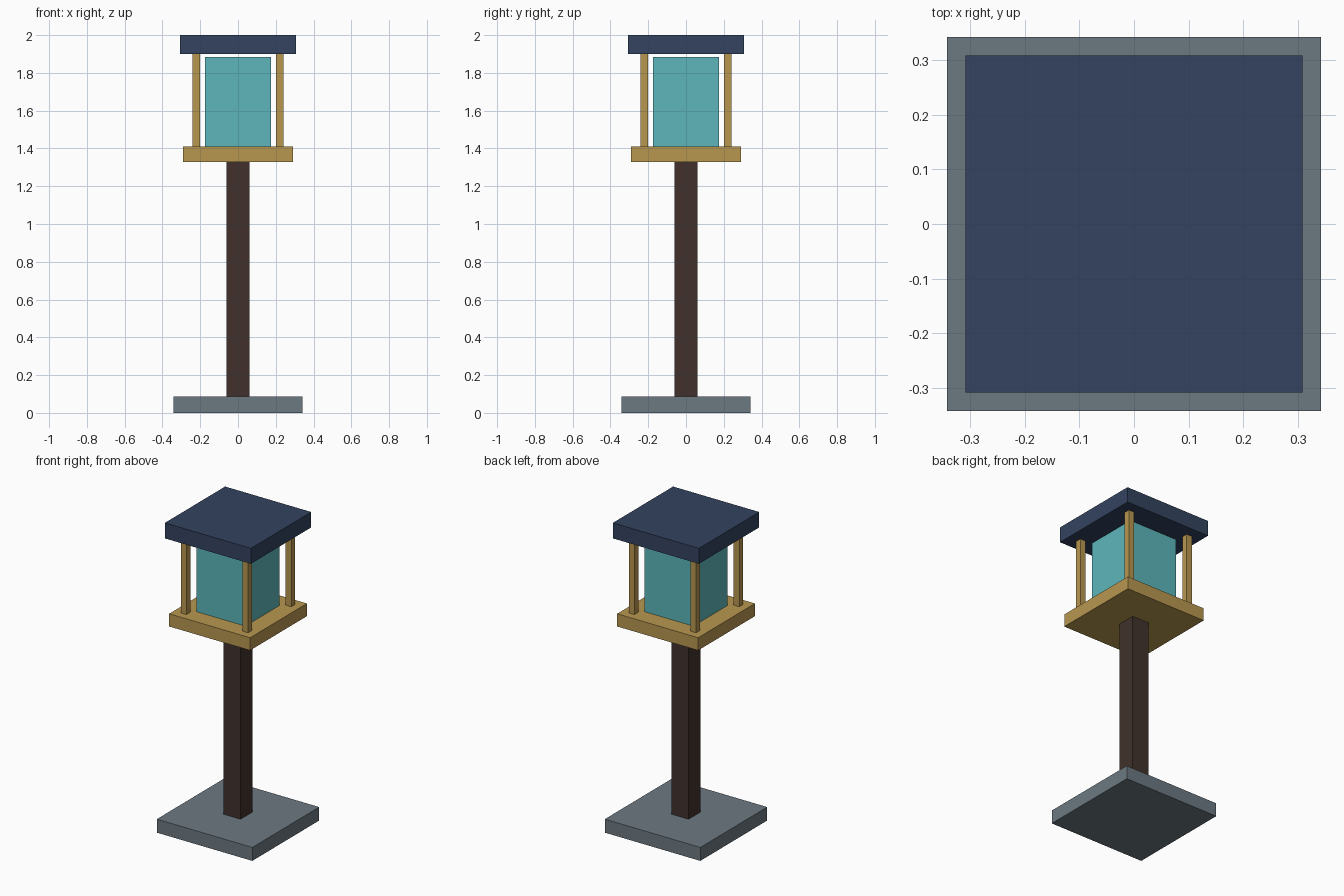
import bpy

if "Cube" in bpy.data.objects:
    bpy.data.objects.remove(bpy.data.objects["Cube"])


def material(name, rgb):
    mat = bpy.data.materials.new(name)
    mat.diffuse_color = (*rgb, 1.0)
    mat.use_nodes = True
    mat.node_tree.nodes["Principled BSDF"].inputs["Base Color"].default_value = mat.diffuse_color
    return mat


def box(name, half, z0, z1, mat=None, x=0.0, y=0.0):
    """Square-section block between two heights."""
    bpy.ops.mesh.primitive_cube_add(size=1, location=(x, y, (z0 + z1) / 2))
    obj = bpy.context.object
    obj.name = name
    obj.scale = (half * 2, half * 2, z1 - z0)
    bpy.ops.object.transform_apply(location=False, rotation=False, scale=True)
    if mat:
        obj.data.materials.append(mat)
    return obj


stone = material("stone", (0.15, 0.19, 0.22))
dark_wood = material("dark_wood", (0.052, 0.031, 0.025))
brass = material("brass", (0.48, 0.31, 0.08))
glass = material("glass", (0.11, 0.47, 0.50))
navy = material("navy", (0.033, 0.056, 0.115))

# Foot and pole
box("base", 0.342, 0.0, 0.087, stone)
box("pole", 0.061, 0.0, 1.328, dark_wood)

# Lantern tray, glass body and roof
box("tray", 0.29, 1.328, 1.41, brass)
box("lamp_glass", 0.174, 1.41, 1.885, glass)
box("roof", 0.308, 1.90, 2.0, navy)

# Four corner posts carrying the roof
for side_y, row in ((-1, "front"), (1, "back")):
    for side_x, side in ((-1, "left"), (1, "right")):
        box(f"{row}_{side}_post", 0.02, 1.41, 1.90, brass,
            side_x * 0.221, side_y * 0.221)
